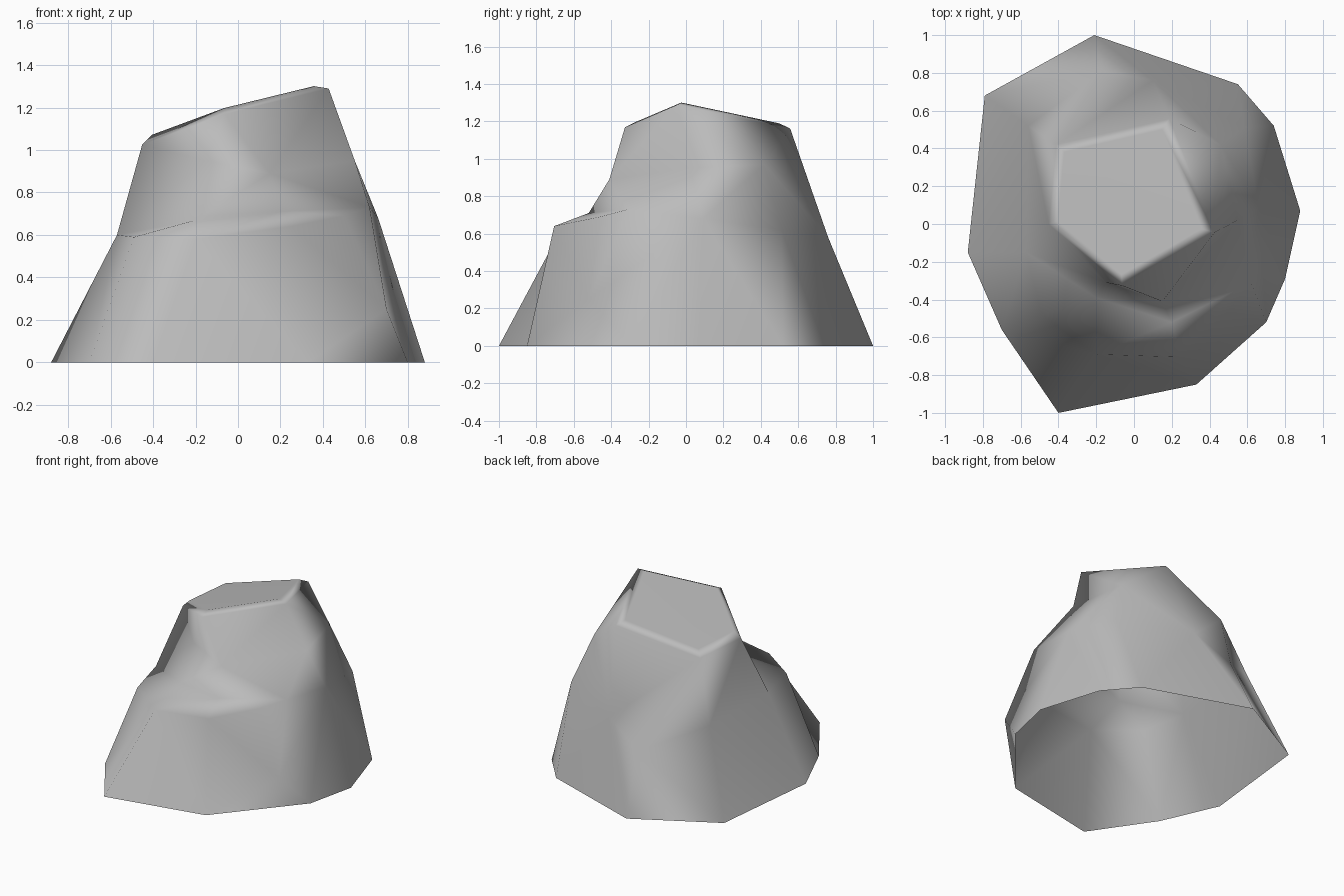
import bpy
import bmesh

cube = bpy.data.objects.get("Cube")
if cube:
    bpy.data.objects.remove(cube, do_unlink=True)

stone = bpy.data.materials.new("stone grey")
stone.use_nodes = True
grey = (0.5, 0.5, 0.5, 1)
stone.diffuse_color = grey
stone.node_tree.nodes["Principled BSDF"].inputs["Base Color"].default_value = grey

bm = bmesh.new()


def ring(*points):
    return [bm.verts.new(p) for p in points]


def closed(chain):
    return chain + chain[:1]


def skin(lower, upper):
    """Triangulate between two chains, always taking the shorter diagonal."""
    i = j = 0
    while i < len(lower) - 1 or j < len(upper) - 1:
        a, b = lower[i], upper[j]
        step_low = j == len(upper) - 1 or (
            i < len(lower) - 1
            and (lower[i + 1].co - b.co).length <= (upper[j + 1].co - a.co).length)
        if step_low:
            i += 1
            tri = (a, lower[i], b)
        else:
            j += 1
            tri = (a, upper[j], b)
        if len(set(tri)) == 3:
            bm.faces.new(tri)


# Outline on the ground
base = ring((.88, .07, 0), (.74, .52, 0), (.55, .74, 0), (-.21, 1, 0),
            (-.79, .68, 0), (-.88, -.15, 0), (-.7, -.56, 0), (-.4, -1, 0),
            (.33, -.85, 0), (.8, -.29, 0))

# Bulge that stands proud of the front corner, above an undercut facet
bulge = ring((.7, -.52, .25))
hem = base[:9] + bulge + base[9:]

# Shoulder of the lower body, including the front lip of the ledge
shoulder = ring((.66, .09, .68), (.585, .51, .62), (.1, .76, .58), (-.17, .81, .42),
                (-.56, .52, .6), (-.57, -.15, .6), (-.49, -.48, .59), (-.2, -.69, .58),
                (.25, -.705, .64), (.5, -.46, .69), (.62, -.31, .73))

# Back of the ledge, where the upper body rises
ledge_back = ring((-.2, -.39, .67), (.2, -.52, .71))
neck = shoulder[:6] + ledge_back + shoulder[-1:]

# Waist above the ledge; the back wall runs straight past it
waist_side = ring((.55, .02, .95), (.46, .42, .97))
waist_front = ring((-.15, -.31, .95), (.15, -.41, .89))
waist = waist_side + shoulder[2:6] + waist_front

# Tilted top
top = ring((.4, -.04, 1.315), (.17, .54, 1.19), (-.4, .41, 1.06),
           (-.44, 0, 1.06), (-.07, -.31, 1.2))

skin(closed(base), closed(hem))
skin(closed(hem), closed(shoulder))
skin(shoulder[5:], [shoulder[5]] + ledge_back + shoulder[-1:])
skin(closed(neck), closed(waist))
skin(closed(waist), closed(top))
cap = bm.faces.new(top)

# Worn edges round the top
bmesh.ops.bevel(bm, geom=list(cap.edges), offset=.035, segments=1, affect='EDGES')
bmesh.ops.recalc_face_normals(bm, faces=bm.faces[:])
if sum(f.normal.z * f.calc_area() for f in bm.faces) < 0:
    bmesh.ops.reverse_faces(bm, faces=bm.faces[:])
for face in bm.faces:
    face.smooth = True

mesh = bpy.data.meshes.new("rock")
bm.to_mesh(mesh)
bm.free()
mesh.materials.append(stone)
rock = bpy.data.objects.new("rock", mesh)
bpy.context.collection.objects.link(rock)
rock.modifiers.new("soft shading", 'WEIGHTED_NORMAL').weight = 60
